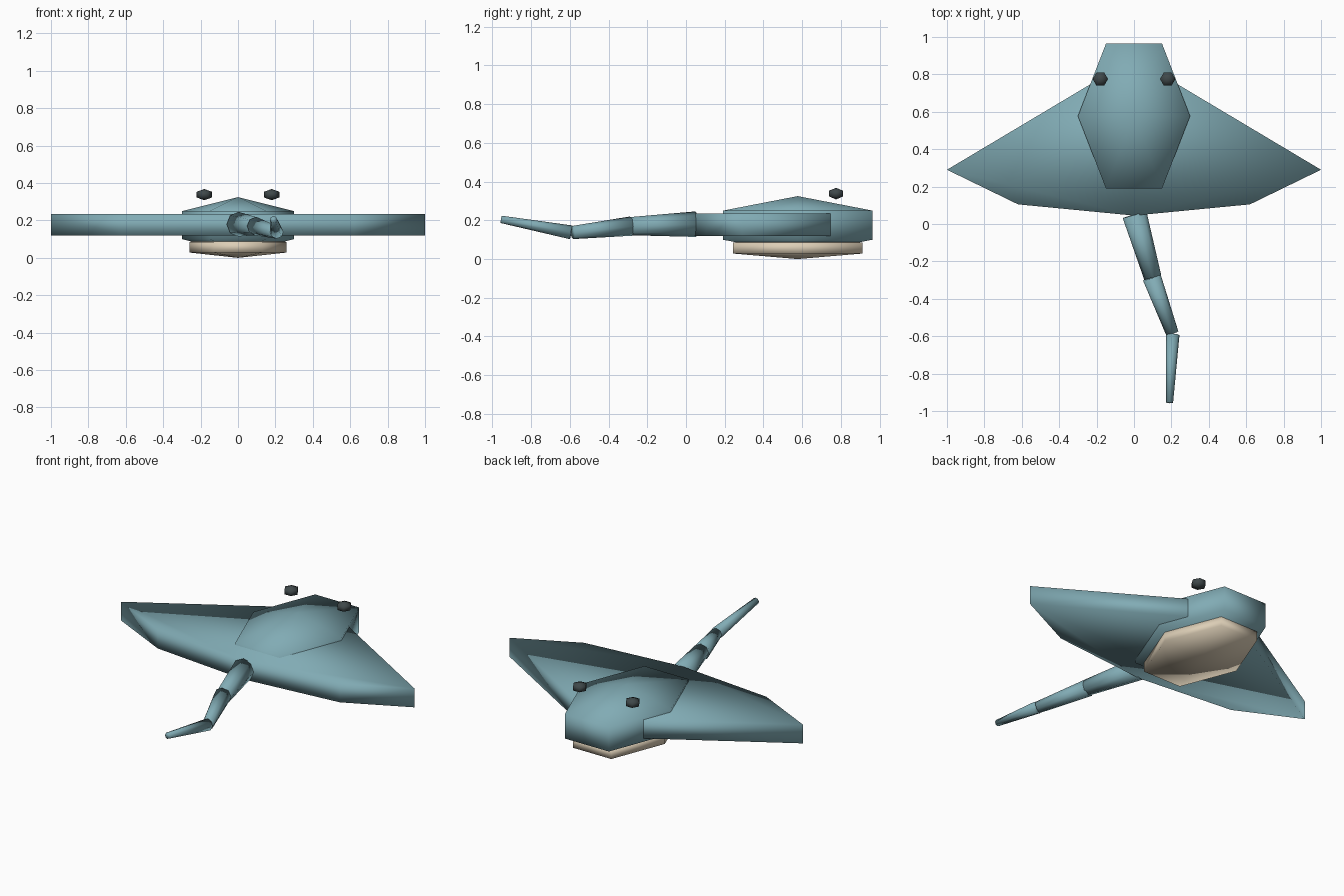
import bpy
import bmesh
import math
from mathutils import Vector

cube = bpy.data.objects.get("Cube")
if cube:
    bpy.data.objects.remove(cube, do_unlink=True)


def material(name, color):
    mat = bpy.data.materials.new(name)
    mat.use_nodes = True
    mat.diffuse_color = (*color, 1)
    mat.node_tree.nodes["Principled BSDF"].inputs["Base Color"].default_value = (*color, 1)
    return mat


teal = material("teal skin", (0.22, 0.41, 0.46))
cream = material("cream belly", (0.72, 0.62, 0.47))
dark = material("dark eye", (0.05, 0.065, 0.068))


def finish(name, bm, mat):
    bmesh.ops.recalc_face_normals(bm, faces=bm.faces)
    mesh = bpy.data.meshes.new(name)
    bm.to_mesh(mesh)
    bm.free()
    mesh.materials.append(mat)
    mesh.polygons.foreach_set("use_smooth", [True] * len(mesh.polygons))
    obj = bpy.data.objects.new(name, mesh)
    bpy.context.collection.objects.link(obj)
    return obj


def bridge(bm, a, b):
    for i in range(len(a)):
        j = (i + 1) % len(a)
        bm.faces.new((a[i], a[j], b[j], b[i]))


# Six-sided squashed ball: two rings and two poles, corners on the x axis
def faceted_ball(name, center, rx, ry, rz, mat):
    bm = bmesh.new()
    c = Vector(center)
    rings = []
    for side in (-1, 1):
        ring = [bm.verts.new(c + Vector((rx * math.cos(i * math.tau / 6),
                                         ry * math.sin(i * math.tau / 6),
                                         side * rz / 2))) for i in range(6)]
        pole = bm.verts.new(c + Vector((0, 0, side * rz)))
        for i in range(6):
            bm.faces.new((ring[i], ring[(i + 1) % 6], pole))
        rings.append(ring)
    bridge(bm, *rings)
    return finish(name, bm, mat)


# Tapered tube between two points
def tapered_tube(name, start, end, r1, r2, mat, sides=8):
    bm = bmesh.new()
    a, b = Vector(start), Vector(end)
    axis = (b - a).normalized()
    across = axis.cross(Vector((0, 0, 1))).normalized()
    up = across.cross(axis)
    rings = []
    for p, r in ((a, r1), (b, r2)):
        ring = []
        for i in range(sides):
            t = i * math.tau / sides
            ring.append(bm.verts.new(p + r * (across * math.cos(t) + up * math.sin(t))))
        bm.faces.new(ring)
        rings.append(ring)
    bridge(bm, *rings)
    return finish(name, bm, mat)


# Body and belly
faceted_ball("body", (0, 0.577, 0.175), 0.30, 0.447, 0.15, teal)
faceted_ball("belly", (0, 0.577, 0.057), 0.26, 0.387, 0.057, cream)

# Wings: one flat slab outline per side
half = [(0, 0.045), (0.62, 0.105), (1.0, 0.29), (0, 0.886)]
for name, side in (("left_wing", 1), ("right_wing", -1)):
    bm = bmesh.new()
    low, high = [[bm.verts.new((side * x, y, z)) for x, y in half] for z in (0.12, 0.235)]
    bm.faces.new(low)
    bm.faces.new(high)
    # The inner edge stays open where the two wings meet
    for i in range(3):
        bm.faces.new((low[i], low[i + 1], high[i + 1], high[i]))
    finish(name, bm, teal)

# Join the wings so the shading runs across the middle
left, right = bpy.data.objects["left_wing"], bpy.data.objects["right_wing"]
bm = bmesh.new()
bm.from_mesh(left.data)
bm.from_mesh(right.data)
bmesh.ops.remove_doubles(bm, verts=bm.verts, dist=0.001)
for obj in (left, right):
    bpy.data.objects.remove(obj, do_unlink=True)
finish("wings", bm, teal)

# Tail in three tapering pieces
tail = [
    ("tail_base", (0.003, 0.05, 0.18), (0.1, -0.285, 0.17), 0.066, 0.047),
    ("tail_middle", (0.095, -0.285, 0.17), (0.205, -0.585, 0.137), 0.05, 0.034),
    ("tail_tip", (0.207, -0.593, 0.138), (0.19, -0.955, 0.205), 0.036, 0.019),
]
for name, start, end, r1, r2 in tail:
    tapered_tube(name, start, end, r1, r2, teal)

# Eyes
for name, side in (("left_eye", 1), ("right_eye", -1)):
    faceted_ball(name, (side * 0.18, 0.775, 0.338), 0.041, 0.041, 0.03, dark)
